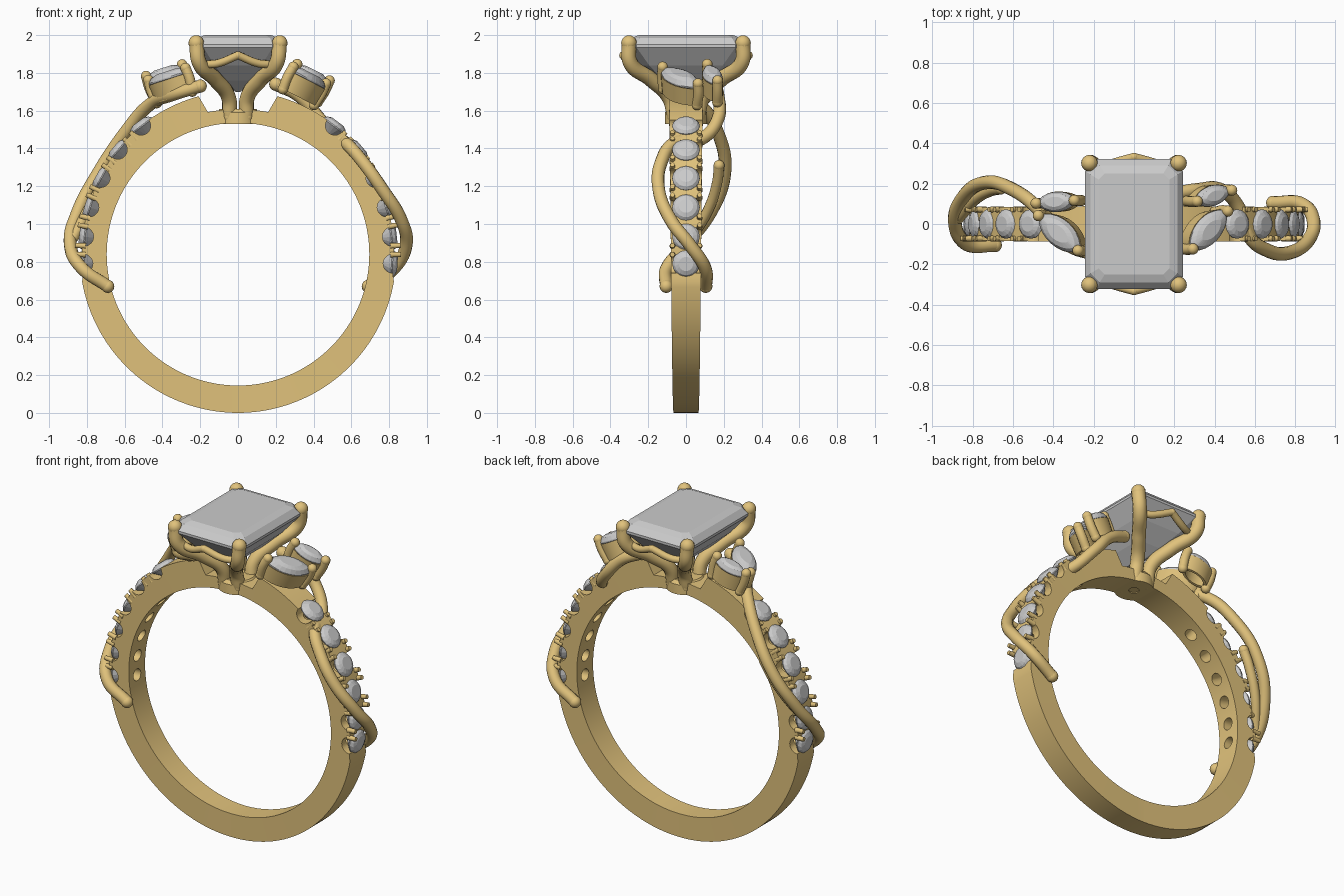
import bpy, bmesh
from math import sin, cos, pi, radians
from mathutils import Matrix, Vector

if "Cube" in bpy.data.objects:
    bpy.data.objects.remove(bpy.data.objects["Cube"])

gold = bpy.data.materials.new("gold")
gold.diffuse_color = (0.75, 0.54, 0.2, 1)
gold.use_nodes = True
gold.node_tree.nodes["Principled BSDF"].inputs["Base Color"].default_value = gold.diffuse_color
CZ, RI = 0.84, 0.695          # ring centre height and finger radius


def finish(bm, name, mat=None, smooth=None):
    bmesh.ops.recalc_face_normals(bm, faces=bm.faces)
    me = bpy.data.meshes.new(name)
    bm.to_mesh(me)
    bm.free()
    ob = bpy.data.objects.new(name, me)
    bpy.context.collection.objects.link(ob)
    if mat:
        me.materials.append(mat)
    if smooth:
        shade(ob, smooth)
    return ob


def activate(ob):
    bpy.ops.object.select_all(action='DESELECT')
    ob.select_set(True)
    bpy.context.view_layer.objects.active = ob


def shade(ob, deg=35):
    activate(ob)
    bpy.ops.object.shade_smooth_by_angle(angle=radians(deg))


def loft(bm, rings, M=Matrix(), closed=False):
    vs = [[bm.verts.new(M @ Vector(p)) for p in r] for r in rings]
    pairs = list(zip(vs, vs[1:])) + ([(vs[-1], vs[0])] if closed else [])
    for a, b in pairs:
        for i in range(len(a)):
            j = (i + 1) % len(a)
            bm.faces.new((a[i], a[j], b[j], b[i]))
    if not closed:
        bm.faces.new(vs[0])
        bm.faces.new(vs[-1])


def tube(name, pts, r):
    cu = bpy.data.curves.new(name, 'CURVE')
    cu.dimensions = '3D'
    cu.bevel_depth, cu.bevel_resolution, cu.resolution_u = r, 4, 10
    sp = cu.splines.new('BEZIER')
    sp.bezier_points.add(len(pts) - 1)
    for bp, p in zip(sp.bezier_points, pts):
        bp.co = p
        bp.handle_left_type = bp.handle_right_type = 'AUTO'
    ob = bpy.data.objects.new(name, cu)
    bpy.context.collection.objects.link(ob)
    cu.materials.append(gold)
    activate(ob)
    bpy.ops.object.convert(target='MESH')
    # round ends
    bm = bmesh.new()
    bm.from_mesh(ob.data)
    for p in (pts[0], pts[-1]):
        bmesh.ops.create_uvsphere(bm, u_segments=16, v_segments=10, radius=r * 1.03, matrix=Matrix.Translation(p))
    bm.to_mesh(ob.data)
    bm.free()
    shade(ob, 60)
    return ob


def lerp(keys, t):
    for (a, u), (b, v) in zip(keys, keys[1:]):
        if t <= b:
            return u + (v - u) * (t - a) / (b - a)
    return keys[-1][1]


# shank: rectangular section swept round, raised shoulders at the top
outer = [(0, .84), (70, .838), (80, .838), (83, .825), (110, .83), (143, .853), (166, .862), (167.5, .77), (180, .765)]
width = [(0, .066), (90, .08), (180, .09)]
bm = bmesh.new()
rings = []
for i in range(180):
    a = i * 2 - 180
    ro, w = lerp(outer, abs(a)), lerp(width, abs(a))
    s, c = sin(radians(a)), -cos(radians(a))
    rings.append([(r * s, y, CZ + r * c) for r, y in ((RI, -w), (ro, -w), (ro, w), (RI, w))])
loft(bm, rings, closed=True)
shank = finish(bm, "shank", gold)

# stone frames: local z points outward from the ring
angles = [53, 41, 29, 17.5, 6.5, -3.5]
rad = [.852, .843, .832, .825, .82, .82]
frames = []
for side in (1, -1):
    for a, r in zip(angles, rad):
        t = radians(90 - a) * side
        frames.append(Matrix.Translation((r * sin(t), 0, CZ + r * cos(t))) @ Matrix.Rotation(t, 4, 'Y'))

# scallops and drilled seats
for kind in ("scallop", "drill"):
    bm = bmesh.new()
    for F in frames:
        if kind == "scallop":
            M, r, d = F @ Matrix.Rotation(pi / 2, 4, 'X'), .05, .4
        else:
            M, r, d = F @ Matrix.Translation((0, 0, -.08)), .036, .3
        bmesh.ops.create_cone(bm, cap_ends=True, segments=20, radius1=r, radius2=r, depth=d, matrix=M)
    cutter = finish(bm, kind + "_cutter")
    cutter.hide_render = True
    mod = shank.modifiers.new(kind, 'BOOLEAN')
    mod.object, mod.operation, mod.solver = cutter, 'DIFFERENCE', 'EXACT'
    activate(shank)
    bpy.ops.object.modifier_apply(modifier=mod.name)
    bpy.data.objects.remove(cutter)
shade(shank, 25)

# round side stones
bm = bmesh.new()
for F in frames:
    loft(bm, [[(r * cos(k * pi / 8 + o), r * sin(k * pi / 8 + o), z) for k in range(16)]
              for r, z, o in ((.038, .026, 0), (.06, .016, .2), (.073, 0, 0), (.073, -.006, 0), (.012, -.062, 0))], F)
finish(bm, "round_stones")

# bead prongs between the round stones
bm = bmesh.new()
for side in (1, -1):
    for a in (47, 35, 23, 12, 1.5):
        for da in (-1.6, 1.6):
            for y in (-.072, .072):
                t = radians(90 - a + da) * side
                M = Matrix.Translation((0, y, CZ)) @ Matrix.Rotation(t, 4, 'Y') @ Matrix.Translation((0, 0, .835))
                bmesh.ops.create_cone(bm, cap_ends=True, segments=10, radius1=.016, radius2=.013, depth=.055, matrix=M)
finish(bm, "bead_prongs", gold, 40)

# emerald-cut centre stone
def octagon(hx, hy, c, z):
    return [(hx, -hy + c, z), (hx, hy - c, z), (hx - c, hy, z), (-hx + c, hy, z),
            (-hx, hy - c, z), (-hx, -hy + c, z), (-hx + c, -hy, z), (hx - c, -hy, z)]

bm = bmesh.new()
loft(bm, [octagon(*p) for p in ((.175, .25, .03, 2.0), (.215, .29, .045, 1.985), (.243, .322, .06, 1.95),
                                (.243, .322, .06, 1.935), (.17, .24, .045, 1.84), (.09, .15, .03, 1.76),
                                (.012, .07, .006, 1.7))])
finish(bm, "centre_stone")

# collar under the head, with a centre hole
bm = bmesh.new()
loft(bm, [[(r * cos(k * pi / 20), r * sin(k * pi / 20), z) for k in range(40)]
          for r, z in ((.03, 1.53), (.112, 1.53), (.112, 1.59), (.095, 1.61), (.03, 1.61))], closed=True)
finish(bm, "collar", gold, 35)

# head prongs and end chevrons
for sy in (1, -1):
    for sx in (1, -1):
        tube("head_prong", [(sx * x, sy * y, z) for x, y, z in
             ((.045, .06, 1.57), (.05, .09, 1.67), (.12, .185, 1.765), (.205, .295, 1.855), (.221, .302, 1.958))], .04)
        tube("gallery_chevron", [(sx * x, sy * y, z) for x, y, z in
             ((.17, .275, 1.845), (.11, .3, 1.85), (0, .332, 1.893))], .021)

# marquise stones in cups with end prongs
def marquise(L, W, z, n=12):
    up = [(-L * cos(pi * k / n), W * sin(pi * k / n) ** 1.35) for k in range(n)]
    return [(x, y, z) for x, y in up] + [(-x, -y, z) for x, y in up]

def marquise_set(name, loc, yaw, tilt, L, W):
    M = Matrix.Translation(loc) @ Matrix.Rotation(radians(tilt), 4, 'Y') @ Matrix.Rotation(radians(yaw), 4, 'Z')
    bm = bmesh.new()
    loft(bm, [marquise(L * s, W * s, z) for s, z in ((.5, .034), (.8, .024), (1, .002), (1, -.006), (.15, -.06))], M)
    finish(bm, name + "_stone")
    bm = bmesh.new()
    loft(bm, [marquise(L * s, W * s, z) for s, z in
              ((1.03, -.008), (.96, -.11), (.7, -.11), (.9, -.012))], M, closed=True)
    finish(bm, name + "_cup", gold, 35)
    for s in (1, -1):
        tube(name + "_prong", [M @ Vector((s * L * k, 0, z)) for k, z in ((.95, -.11), (1.03, -.04), (1.0, .02))], .027)

marquise_set("left_large", (-.37, -.045, 1.775), -40, -18, .135, .068)
marquise_set("left_small", (-.385, .11, 1.795), 4, -18, .1, .05)
marquise_set("right_large", (.37, -.03, 1.77), 44, 27, .135, .068)
marquise_set("right_small", (.39, .14, 1.785), 16, 27, .1, .05)

# twisting vines along each shoulder
tube("left_vine", [(-.2, -.15, 1.73), (-.33, -.1, 1.69), (-.47, .07, 1.63), (-.6, .17, 1.48), (-.74, .205, 1.27),
                   (-.85, .13, 1.06), (-.888, 0, .89), (-.83, -.1, .77), (-.69, -.105, .67)], .034)
tube("left_vine_branch", [(-.66, .175, 1.31), (-.71, .165, 1.22), (-.79, .12, 1.08), (-.87, .03, .93)], .028)
tube("right_vine", [(.2, .15, 1.74), (.32, .17, 1.68), (.43, .17, 1.56), (.52, .08, 1.45), (.57, -.06, 1.43),
                    (.66, -.13, 1.33), (.76, -.145, 1.19), (.865, -.08, 1.02), (.89, .02, .89), (.83, .1, .77),
                    (.69, .105, .67)], .034)
